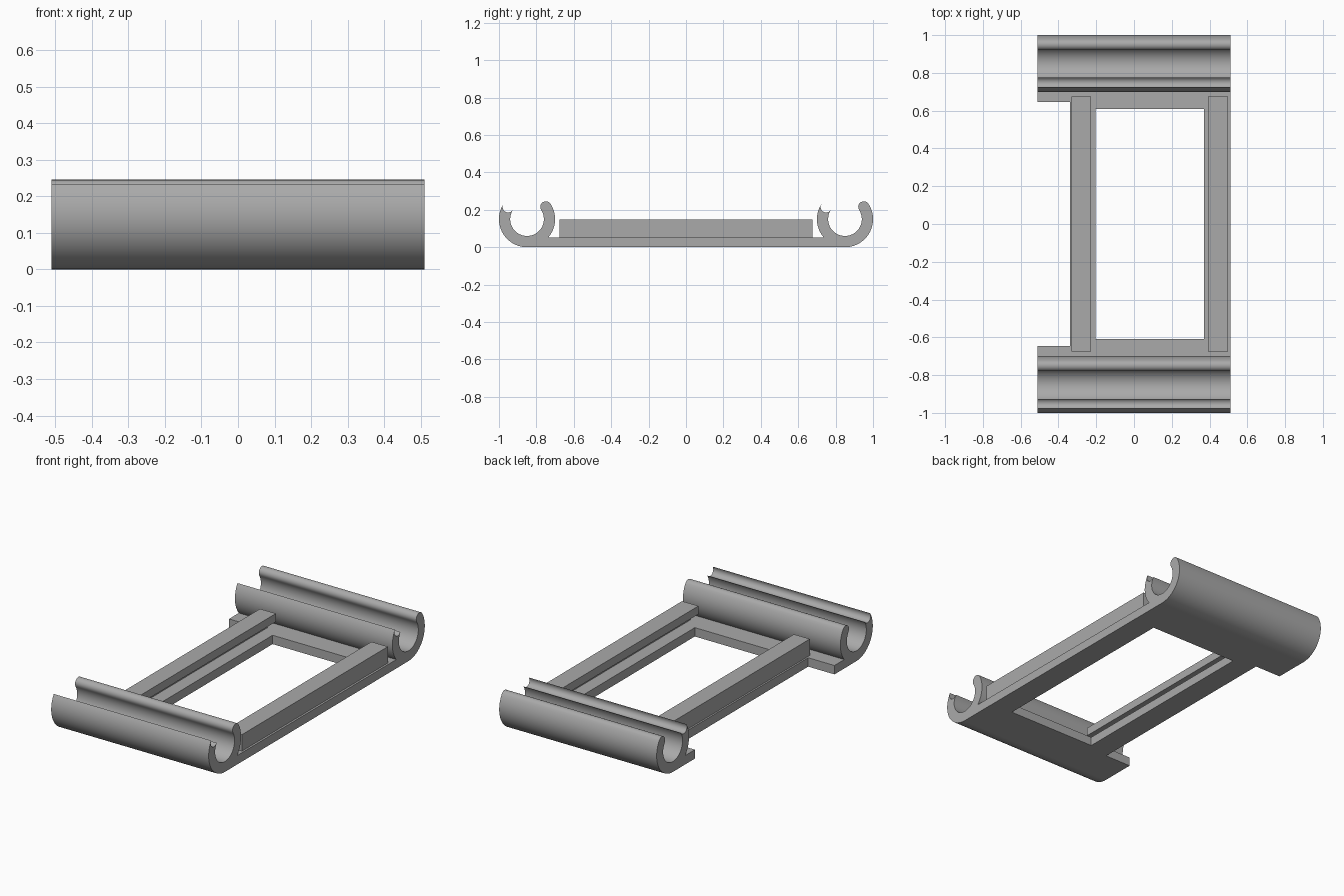
import bpy, bmesh, math

if "Cube" in bpy.data.objects:
    bpy.data.objects.remove(bpy.data.objects["Cube"])

grey = bpy.data.materials.new("plain_grey")
grey.use_nodes = True
colour = (0.4, 0.4, 0.4, 1)
grey.diffuse_color = colour
grey.node_tree.nodes["Principled BSDF"].inputs["Base Color"].default_value = colour


def extrude(name, points, axis, start, end, smooth=False):
    """Extrude a closed outline along x (points are y, z) or z (points are x, y)."""
    place = (lambda p, t: (t, *p)) if axis == "x" else (lambda p, t: (*p, t))
    bm = bmesh.new()
    face = bm.faces.new([bm.verts.new(place(p, start)) for p in points])
    solid = bmesh.ops.extrude_face_region(bm, geom=[face])
    moved = [v for v in solid["geom"] if isinstance(v, bmesh.types.BMVert)]
    bmesh.ops.translate(bm, verts=moved, vec=place((0, 0), end - start))
    bmesh.ops.recalc_face_normals(bm, faces=bm.faces)
    mesh = bpy.data.meshes.new(name)
    bm.to_mesh(mesh)
    bm.free()
    mesh.materials.append(grey)
    obj = bpy.data.objects.new(name, mesh)
    bpy.context.collection.objects.link(obj)
    if smooth:
        bpy.ops.object.select_all(action="DESELECT")
        obj.select_set(True)
        bpy.context.view_layer.objects.active = obj
        bpy.ops.object.shade_smooth_by_angle(angle=math.radians(30))
    return obj


def arc(cy, cz, radius, a0, a1, steps):
    angles = [math.radians(a0 + (a1 - a0) * i / steps) for i in range(steps + 1)]
    return [(cy + radius * math.cos(a), cz + radius * math.sin(a)) for a in angles]


HALF_X, THICK, CLIP_Y, CLIP_Z = 0.51, 0.052, 0.85, 0.15
OUTER, INNER, TIP = 0.15, 0.09, 147

# Open tube clips with rounded lips
mid, lip = (OUTER + INNER) / 2, (OUTER - INNER) / 2
for name, side in (("front_clip", -1), ("back_clip", 1)):
    cy = side * CLIP_Y
    end = 540 - TIP
    tips = [(cy + s * mid * math.cos(math.radians(180 - TIP)),
             CLIP_Z + mid * math.sin(math.radians(TIP))) for s in (-1, 1)]
    outline = arc(cy, CLIP_Z, OUTER, TIP, end, 48)
    outline += arc(*tips[1], lip, end - 360, end - 180, 10)[1:]
    outline += arc(cy, CLIP_Z, INNER, end, TIP, 48)[1:]
    outline += arc(*tips[0], lip, TIP - 180, TIP - 360, 10)[1:-1]
    extrude(name, outline, "x", -HALF_X, HALF_X, smooth=True)

# Base frame: end plates with a web under each clip, and two side strips
for name, side in (("front_plate", -1), ("back_plate", 1)):
    web = [(side * CLIP_Y, 0), (side * 0.645, 0), (side * 0.645, THICK),
           (side * 0.735, THICK), (side * CLIP_Y, 0.04)]
    extrude(name, web, "x", -HALF_X, HALF_X)
    strip = [(-0.34, side * 0.645), (HALF_X, side * 0.645),
             (HALF_X, side * 0.61), (-0.34, side * 0.61)]
    extrude(name + "_inner_strip", strip, "z", 0, THICK)
for name, x0, x1 in (("right_strip", -0.34, -0.203), ("left_strip", 0.37, HALF_X)):
    extrude(name, [(x0, -0.61), (x1, -0.61), (x1, 0.61), (x0, 0.61)], "z", 0, THICK)

# Side rails: outer wall with a lip overhanging a slot on the inner side
for name, outer, inner, wall in (("right_rail", -0.33, -0.227, -0.28),
                                 ("left_rail", 0.498, 0.392, 0.445)):
    for part, edge, z0, z1 in (("wall", wall, THICK, 0.10), ("lip", inner, 0.10, 0.148)):
        extrude(f"{name}_{part}", [(outer, -0.675), (edge, -0.675),
                                   (edge, 0.675), (outer, 0.675)], "z", z0, z1)
